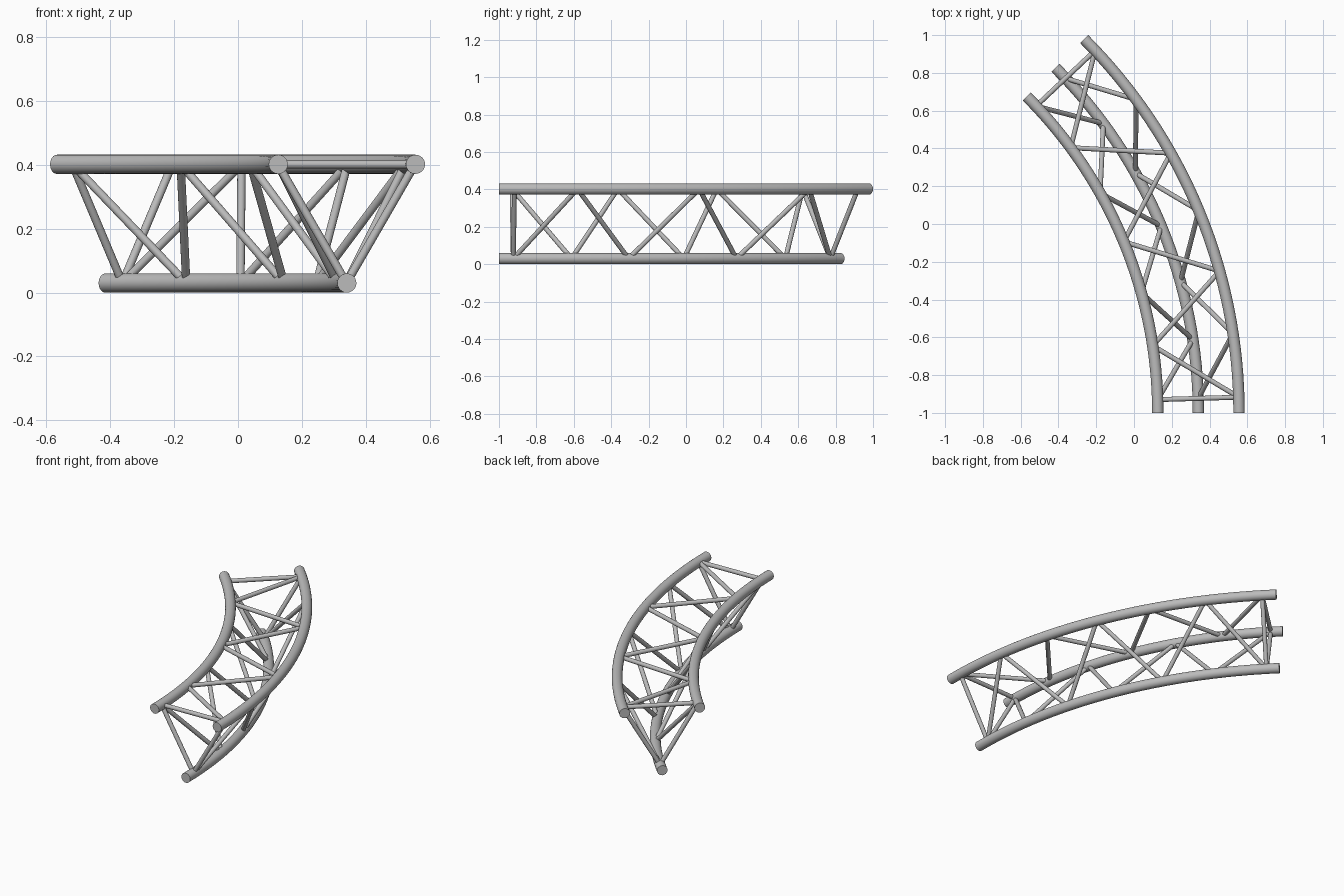
import bpy, bmesh
from math import sin, cos, pi, radians
from mathutils import Vector, Matrix

cube = bpy.data.objects.get("Cube")
if cube:
    bpy.data.objects.remove(cube)

# Arc layout: 45 degree bend about a vertical axis, triangular section
CENTRE = Vector((-2.242, -1.0, 0.0))
SWEEP = radians(45)
CHORD_R, BRACE_R = 0.03, 0.013
CHORDS = {  # arc radius, height
    "outer": (2.798, 0.402),
    "inner": (2.368, 0.402),
    "bottom": (2.583, 0.03),
}

steel = bpy.data.materials.new("brushed_grey_metal")
steel.use_nodes = True
GREY = (0.5, 0.5, 0.5, 1.0)
steel.diffuse_color = GREY
steel.node_tree.nodes["Principled BSDF"].inputs["Base Color"].default_value = GREY


def finish(name, bm):
    bmesh.ops.recalc_face_normals(bm, faces=bm.faces)
    mesh = bpy.data.meshes.new(name)
    bm.to_mesh(mesh)
    bm.free()
    mesh.materials.append(steel)
    obj = bpy.data.objects.new(name, mesh)
    bpy.context.collection.objects.link(obj)
    bpy.ops.object.select_all(action='DESELECT')
    obj.select_set(True)
    bpy.context.view_layer.objects.active = obj
    bpy.ops.object.shade_smooth_by_angle(angle=radians(40))


def arc_point(radius, z, angle):
    return CENTRE + Vector((radius * cos(angle), radius * sin(angle), z))


# Curved main tube with capped ends
def chord(name, radius, z, sides=24, steps=32):
    bm = bmesh.new()
    rings = []
    for i in range(steps + 1):
        a = SWEEP * i / steps
        turns = [2 * pi * k / sides for k in range(sides)]
        rings.append([bm.verts.new(arc_point(radius + CHORD_R * cos(t),
                                             z + CHORD_R * sin(t), a)) for t in turns])
    for r, s in zip(rings, rings[1:]):
        for k in range(sides):
            n = (k + 1) % sides
            bm.faces.new((r[k], r[n], s[n], s[k]))
    bm.faces.new(rings[0])
    bm.faces.new(rings[-1])
    finish(name, bm)


# Straight round brace between two points
def brace(bm, a, b):
    d = b - a
    turn = d.to_track_quat('Z', 'Y').to_matrix().to_4x4()
    bmesh.ops.create_cone(bm, cap_ends=True, segments=16, radius1=BRACE_R,
                          radius2=BRACE_R, depth=d.length,
                          matrix=Matrix.Translation((a + b) / 2) @ turn)


# Zigzag lacing plus an end post at each end of one truss side
NODES = [radians(1.7 + 41.6 * i / 6) for i in range(7)]


def lacing(name, even, odd):
    def node(chord_name, i):
        return arc_point(*CHORDS[chord_name], NODES[i])

    bm = bmesh.new()
    pair = (even, odd)
    for i in range(6):
        brace(bm, node(pair[i % 2], i), node(pair[(i + 1) % 2], i + 1))
    for end in (0, 6):
        brace(bm, node(even, end), node(odd, end))
    finish(name, bm)


for key, (radius, z) in CHORDS.items():
    chord(key + "_chord_tube", radius, z)

lacing("top_lacing", "outer", "inner")
lacing("outer_side_lacing", "bottom", "outer")
lacing("inner_side_lacing", "inner", "bottom")
